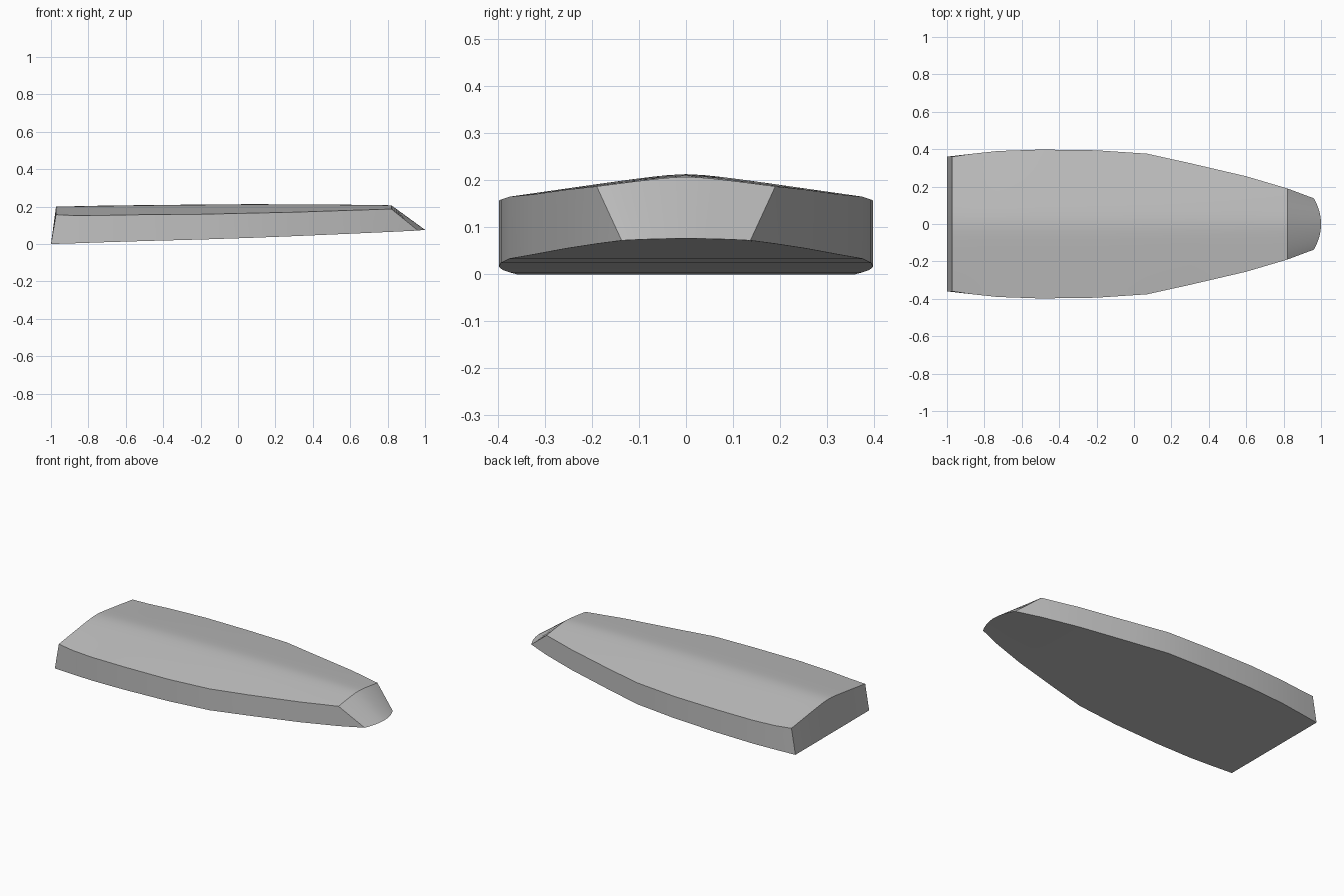
import bpy, bmesh
from math import sqrt

if "Cube" in bpy.data.objects:
    bpy.data.objects.remove(bpy.data.objects["Cube"], do_unlink=True)

# Stations: x, half width, keel height, deck edge height, ridge height
STATIONS = [
    (-1.0, 0.36, 0.0, 0.157, 0.2),
    (-0.87, 0.375, 0.004, 0.152, 0.202),
    (-0.73, 0.39, 0.009, 0.153, 0.205),
    (-0.5, 0.398, 0.016, 0.157, 0.208),
    (-0.2, 0.394, 0.024, 0.159, 0.211),
    (0.07, 0.376, 0.033, 0.165, 0.213),
    (0.3, 0.325, 0.042, 0.17, 0.212),
    (0.6, 0.255, 0.055, 0.18, 0.21),
    (0.82, 0.19, 0.065, 0.187, 0.207),
]
HALF = 10
STEPS = [i / HALF for i in range(-HALF, HALF + 1)]
ROUND = 0.05  # softness of the ridge


def deck_height(y, w, edge, ridge):
    drop = (sqrt(y * y + ROUND ** 2) - ROUND) / (sqrt(w * w + ROUND ** 2) - ROUND)
    return ridge - (ridge - edge) * drop


def strip(bm, a, b):
    for i in range(len(a) - 1):
        bm.faces.new((a[i], a[i + 1], b[i + 1], b[i]))


bm = bmesh.new()
decks, keels = [], []
for n, (x, w, keel, edge, ridge) in enumerate(STATIONS):
    top_x = x + 0.027 if n == 0 else x  # raked stern
    decks.append([bm.verts.new((top_x, w * t, deck_height(w * t, w, edge, ridge))) for t in STEPS])
    keels.append([bm.verts.new((x, w * t, keel)) for t in STEPS])

# Rounded bow tip, where the sloping nose meets the underside
tip = [bm.verts.new((0.962 + 0.038 * (1 - t * t), 0.137 * t, 0.072 + 0.004 * (1 - t * t)))
       for t in STEPS]

# Deck, underside and side walls
for n in range(len(STATIONS) - 1):
    strip(bm, decks[n], decks[n + 1])
    strip(bm, keels[n + 1], keels[n])
    for s in (0, -1):
        strip(bm, [decks[n][s], decks[n + 1][s]], [keels[n][s], keels[n + 1][s]])

# Stern, sloping nose and bow sides
strip(bm, decks[0], keels[0])
strip(bm, decks[-1], tip)
strip(bm, tip, keels[-1])
for s in (0, -1):
    bm.faces.new((decks[-1][s], tip[s], keels[-1][s]))
bmesh.ops.recalc_face_normals(bm, faces=bm.faces)

mesh = bpy.data.meshes.new("hull")
bm.to_mesh(mesh)
bm.free()
hull = bpy.data.objects.new("hull", mesh)
bpy.context.collection.objects.link(hull)

# Plain grey finish
grey = bpy.data.materials.new("plain grey")
grey.use_nodes = True
grey.diffuse_color = (0.53, 0.53, 0.53, 1)
grey.node_tree.nodes["Principled BSDF"].inputs["Base Color"].default_value = grey.diffuse_color
mesh.materials.append(grey)

bpy.ops.object.select_all(action="DESELECT")
hull.select_set(True)
bpy.context.view_layer.objects.active = hull
bpy.ops.object.shade_smooth_by_angle(angle=0.42)
